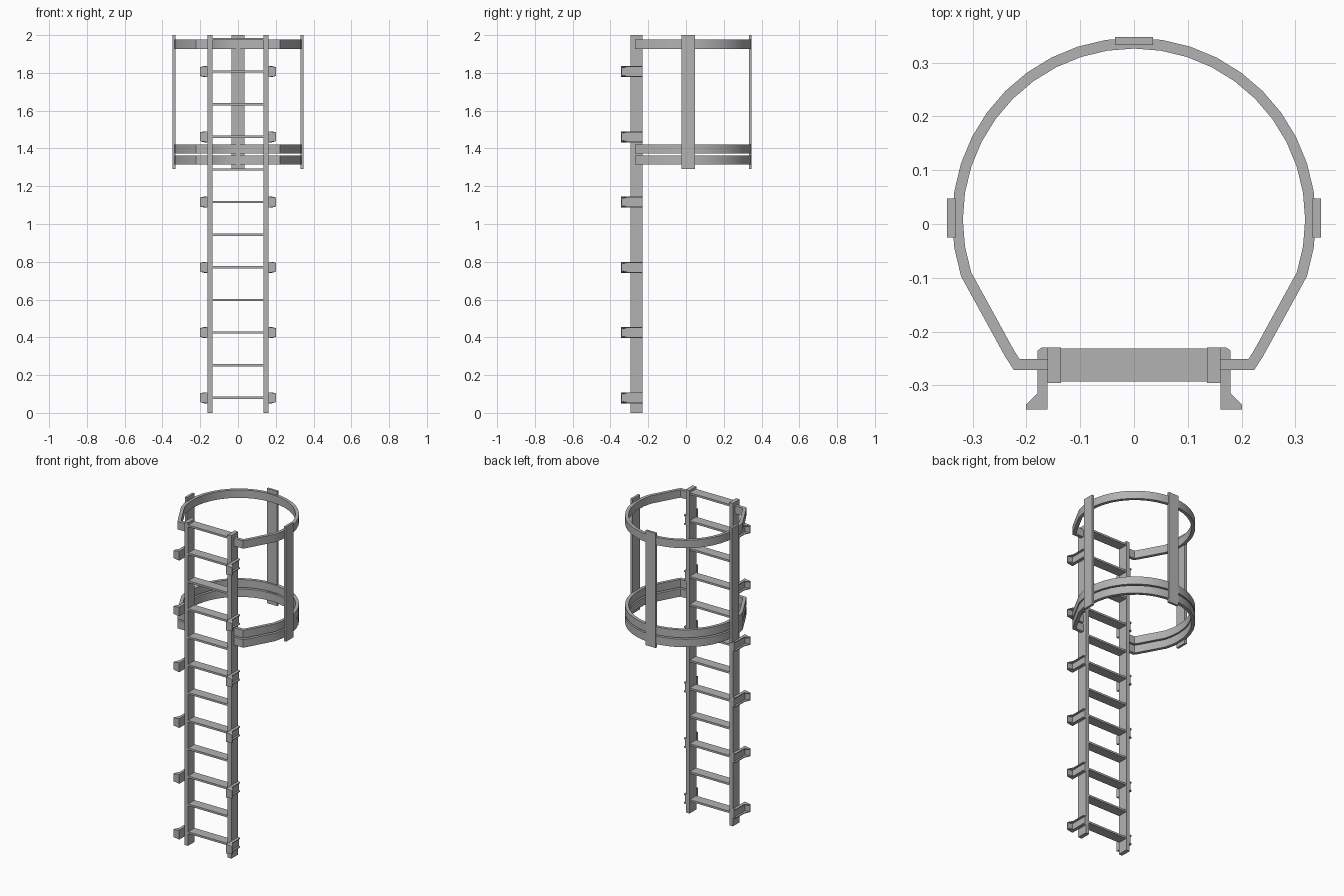
import bpy, bmesh
from math import sin, cos, radians
from mathutils import Vector

cube = bpy.data.objects.get("Cube")
if cube:
    bpy.data.objects.remove(cube, do_unlink=True)

steel = bpy.data.materials.new("grey_steel")
steel.use_nodes = True
GREY = (0.45, 0.45, 0.45, 1)
steel.diffuse_color = GREY
steel.node_tree.nodes["Principled BSDF"].inputs["Base Color"].default_value = GREY


def finish(name, bm):
    bmesh.ops.recalc_face_normals(bm, faces=bm.faces[:])
    mesh = bpy.data.meshes.new(name)
    bm.to_mesh(mesh)
    bm.free()
    mesh.materials.append(steel)
    obj = bpy.data.objects.new(name, mesh)
    bpy.context.collection.objects.link(obj)
    return obj


def add_prism(bm, points, offset):
    """Extrude a closed 3D outline along an offset."""
    face = bm.faces.new([bm.verts.new(p) for p in points])
    new = bmesh.ops.extrude_face_region(bm, geom=[face])["geom"]
    # keep the starting face so the prism is closed
    verts = [v for v in new if isinstance(v, bmesh.types.BMVert)]
    bmesh.ops.translate(bm, verts=verts, vec=offset)
    if not face.is_valid:
        return
    bm.normal_update()


def add_box(bm, x, y, z):
    pts = [(x[0], y[0], z[0]), (x[1], y[0], z[0]), (x[1], y[1], z[0]), (x[0], y[1], z[0])]
    add_prism(bm, pts, (0, 0, z[1] - z[0]))


def box(name, x, y, z):
    bm = bmesh.new()
    add_box(bm, x, y, z)
    return finish(name, bm)


RAIL_IN, RAIL_OUT = 0.136, 0.161
RUNG_LOW, RUNG_STEP, RUNG_COUNT = 0.08, 0.1727, 12

# Side rails
for side, s in (("left", 1), ("right", -1)):
    box(side + "_rail", sorted((s * RAIL_IN, s * RAIL_OUT)), (-0.295, -0.229), (0, 2))

# Rungs
for i in range(RUNG_COUNT):
    z = RUNG_LOW + i * RUNG_STEP
    box(f"rung_{i + 1}", (-RAIL_IN, RAIL_IN), (-0.293, -0.231), (z - 0.006, z + 0.006))


# Wall brackets: outward-open channels with a flared wall plate
def bracket(name, s, z):
    bm = bmesh.new()
    half, t = 0.029, 0.005
    outline = [(RAIL_OUT, -0.345), (0.201, -0.345), (0.201, -0.336), (0.179, -0.314),
               (0.179, -0.235), (0.171, -0.229), (RAIL_OUT, -0.229)]
    for low in (z - half, z + half - t):
        add_prism(bm, [(s * x, y, low) for x, y in outline], (0, 0, t))
    add_box(bm, sorted((s * RAIL_OUT, s * 0.167)), (-0.345, -0.229), (z - half + t, z + half - t))
    add_box(bm, sorted((s * 0.167, s * 0.201)), (-0.345, -0.339), (z - half + t, z + half - t))
    # slope the outer corners of the wall plate
    for v in bm.verts:
        if abs(v.co.x) > 0.19:
            v.co.z = z + (v.co.z - z) * 0.8
    return finish(name, bm)


for i in range(0, RUNG_COUNT, 2):
    for side, s in (("left", 1), ("right", -1)):
        bracket(f"{side}_wall_bracket_{i // 2 + 1}", s, RUNG_LOW + i * RUNG_STEP)


# Safety cage hoops: a flat bar bent round and returned to the rails
def hoop(name, low, height=0.049, thick=0.02):
    radius, cy = 0.328, 0.008
    end = [(RAIL_OUT, -0.261), (0.218, -0.261), (0.231, -0.241)]
    arc = [(radius * cos(radians(a)), cy + radius * sin(radians(a))) for a in range(-18, 199, 9)]
    path = [Vector(p) for p in end + arc + [(-x, y) for x, y in reversed(end)]]
    bm = bmesh.new()
    rings = []
    for i, p in enumerate(path):
        before = (p - path[i - 1]).normalized() if i else None
        after = (path[i + 1] - p).normalized() if i + 1 < len(path) else before
        before = before or after
        along = (before + after).normalized()
        n = Vector((along.y, -along.x)) * (thick / 2 / along.dot(after))
        a, b = p + n, p - n
        rings.append([bm.verts.new((q.x, q.y, h)) for q, h in
                      ((a, low), (a, low + height), (b, low + height), (b, low))])
    for r, q in zip(rings, rings[1:]):
        for k in range(4):
            m = (k + 1) % 4
            bm.faces.new((r[k], r[m], q[m], q[k]))
    bm.faces.new(rings[0])
    bm.faces.new(rings[-1])
    obj = finish(name, bm)
    bpy.ops.object.select_all(action="DESELECT")
    obj.select_set(True)
    bpy.context.view_layer.objects.active = obj
    bpy.ops.object.shade_smooth_by_angle(angle=radians(25))


for name, low in (("top", 1.927), ("middle", 1.372), ("bottom", 1.314)):
    hoop(name + "_cage_hoop", low)

# Cage uprights
CAGE_Z = (1.29, 2)
box("back_cage_upright", (-0.035, 0.035), (0.333, 0.347), CAGE_Z)
for side, s in (("left", 1), ("right", -1)):
    box(side + "_cage_upright", sorted((s * 0.332, s * 0.347)), (-0.025, 0.047), CAGE_Z)
